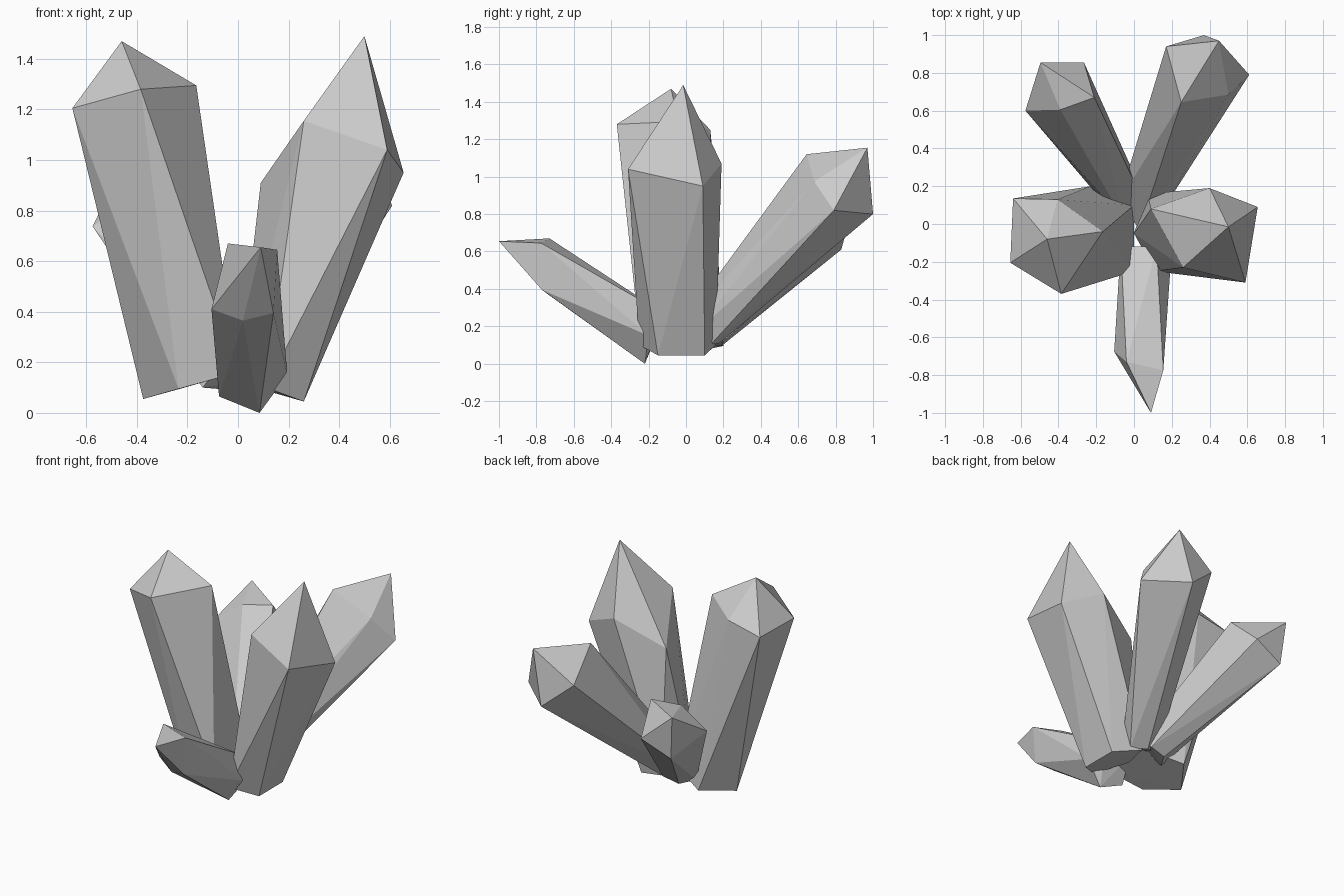
import bpy
import bmesh

cube = bpy.data.objects.get("Cube")
if cube:
    bpy.data.objects.remove(cube, do_unlink=True)

stone = bpy.data.materials.new("grey_crystal")
stone.use_nodes = True
GREY = (0.6, 0.6, 0.6, 1.0)
stone.diffuse_color = GREY
stone.node_tree.nodes["Principled BSDF"].inputs["Base Color"].default_value = GREY


def crystal(name, tip, shoulder, base):
    """Faceted crystal: convex skin over a tip, a shoulder ring and a base ring."""
    bm = bmesh.new()
    for point in [tip] + shoulder + base:
        bm.verts.new(point)
    hull = bmesh.ops.convex_hull(bm, input=bm.verts[:])
    spare = {g for g in hull["geom_interior"] + hull["geom_unused"]
             if isinstance(g, bmesh.types.BMVert)}
    bmesh.ops.delete(bm, geom=list(spare), context="VERTS")
    bmesh.ops.recalc_face_normals(bm, faces=bm.faces[:])
    mesh = bpy.data.meshes.new(name)
    bm.to_mesh(mesh)
    bm.free()
    mesh.materials.append(stone)
    obj = bpy.data.objects.new(name, mesh)
    bpy.context.collection.objects.link(obj)
    return obj


# Tall blunt crystal on the -x side
crystal("tall_blunt_crystal", (-.46, -.08, 1.47),
        [(-.655, -.205, 1.205), (-.385, -.37, 1.28), (-.165, -.04, 1.295),
         (-.405, .13, 1.25), (-.64, .135, 1.2)],
        [(-.375, 0, .055), (-.235, -.2, .095), (0, -.25, .16),
         (0, .1, .16), (-.23, .2, .095)])

# Tall pointed crystal on the +x side
crystal("tall_pointed_crystal", (.5, -.015, 1.49),
        [(.59, -.31, 1.04), (.655, .09, .95), (.4, .19, 1.07),
         (.09, .08, .91), (.26, -.23, 1.155)],
        [(.26, -.15, .045), (.26, .1, .045), (.07, .16, .1),
         (0, -.05, .13), (.11, -.25, .1)])

# Long leaning crystal at the back
crystal("back_long_crystal", (.45, .97, 1.155),
        [(.25, .645, 1.12), (.5, .685, .975), (.61, .79, .82),
         (.37, 1, .8), (.17, .94, .97)],
        [(.03, -.03, .2), (.13, .04, .16), (.14, .13, .1),
         (.04, .18, .11), (-.08, .12, .16)])

# Short leaning crystal at the back
crystal("back_short_crystal", (-.495, .855, .9),
        [(-.575, .6, .737), (-.39, .605, .863), (-.21, .67, .88),
         (-.265, .855, .7), (-.47, .83, .61)],
        [(-.14, .09, .1), (-.06, .03, .2), (.06, .1, .2),
         (.03, .2, .12), (-.08, .19, .095)])

# Low crystal leaning to the front
crystal("front_low_crystal", (.09, -1, .655),
        [(-.04, -.73, .67), (.155, -.775, .645), (.14, -.77, .395),
         (.02, -.73, .365), (-.105, -.675, .41)],
        [(.085, -.22, 0), (-.075, -.2, .065), (-.07, -.12, .24),
         (.12, -.12, .27), (.195, -.2, .15)])
